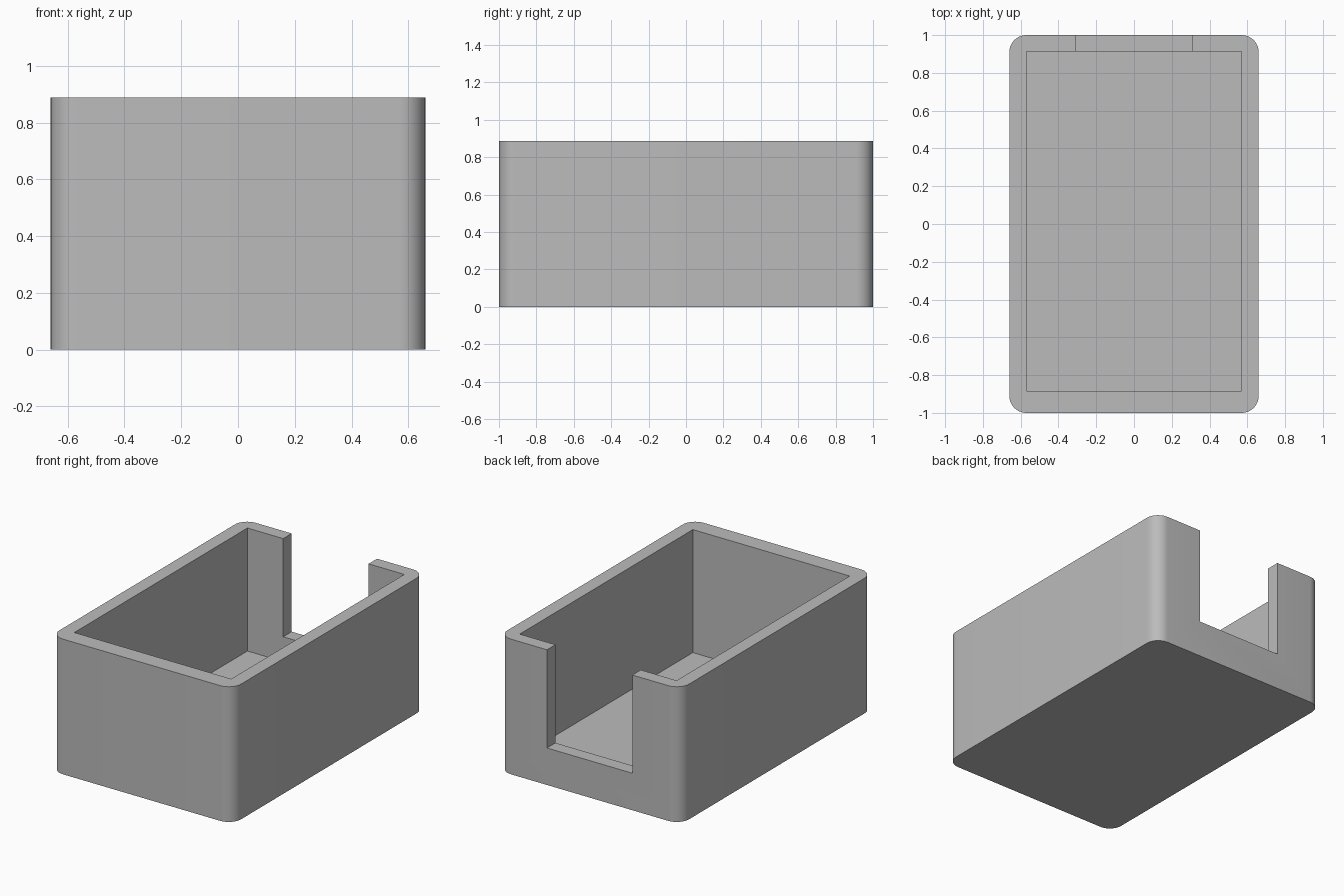
import bpy
import bmesh
import math

cube = bpy.data.objects.get("Cube")
if cube:
    bpy.data.objects.remove(cube, do_unlink=True)

WIDTH, LENGTH, HEIGHT = 1.32, 2.0, 0.888
CORNER = 0.09

grey = bpy.data.materials.new("plain grey")
grey.use_nodes = True
colour = (0.5, 0.5, 0.5, 1)
grey.diffuse_color = colour
grey.node_tree.nodes["Principled BSDF"].inputs["Base Color"].default_value = colour


def make_block(name, low, high, radius=0):
    """Box between two corners, with optional rounded upright edges."""
    bm = bmesh.new()
    bmesh.ops.create_cube(bm, size=1)
    for v in bm.verts:
        for i in range(3):
            v.co[i] = high[i] if v.co[i] > 0 else low[i]
    if radius:
        upright = [e for e in bm.edges
                   if abs(e.verts[0].co.z - e.verts[1].co.z) > 0.1]
        bmesh.ops.bevel(bm, geom=upright, offset=radius, segments=10,
                        profile=0.5, affect='EDGES')
    mesh = bpy.data.meshes.new(name)
    bm.to_mesh(mesh)
    bm.free()
    mesh.materials.append(grey)
    obj = bpy.data.objects.new(name, mesh)
    bpy.context.collection.objects.link(obj)
    return obj


# Outer body with rounded corners
tray = make_block("open_tray", (-WIDTH / 2, -LENGTH / 2, 0),
                  (WIDTH / 2, LENGTH / 2, HEIGHT), CORNER)

# Square cavity and the notch through the back wall
cutters = [
    make_block("cavity_cutter", (-0.57, -0.885, 0.08), (0.57, 0.912, 1.2)),
    make_block("notch_cutter", (-0.31, 0.8, 0.243), (0.31, 1.2, 1.1)),
]

bpy.ops.object.select_all(action='DESELECT')
tray.select_set(True)
bpy.context.view_layer.objects.active = tray
for cutter in cutters:
    cutter.hide_render = True
    mod = tray.modifiers.new(cutter.name, 'BOOLEAN')
    mod.operation = 'DIFFERENCE'
    mod.solver = 'EXACT'
    mod.object = cutter
    bpy.ops.object.modifier_apply(modifier=mod.name)
    bpy.data.objects.remove(cutter, do_unlink=True)

# Smooth corners, crisp rims
bpy.ops.object.shade_smooth_by_angle(angle=math.radians(30))
